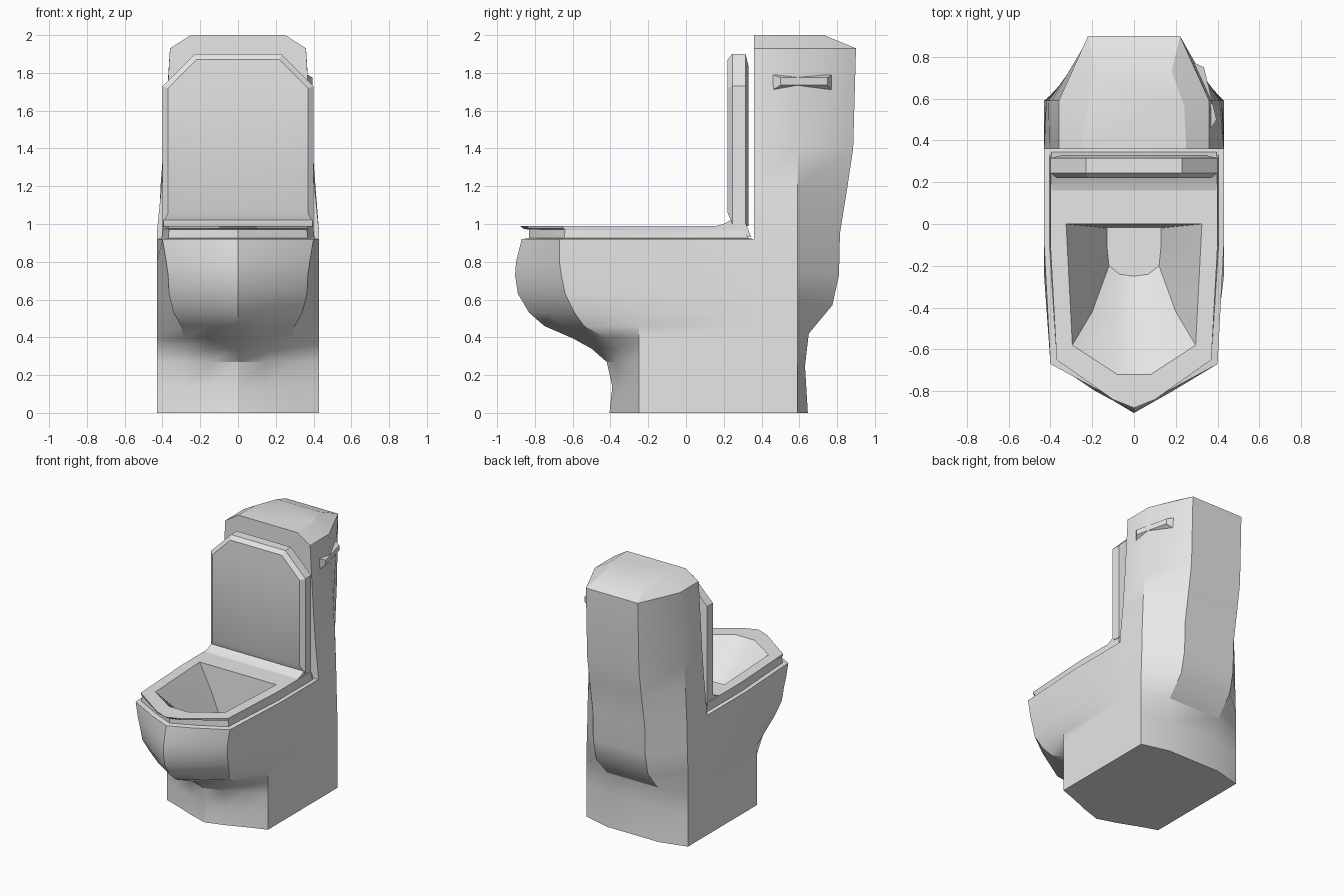
import bpy
import bmesh
import math

cube = bpy.data.objects.get("Cube")
if cube:
    bpy.data.objects.remove(cube, do_unlink=True)

ceramic = bpy.data.materials.new("ceramic_grey")
ceramic.use_nodes = True
grey = (0.8, 0.8, 0.8, 1)
ceramic.diffuse_color = grey
ceramic.node_tree.nodes["Principled BSDF"].inputs["Base Color"].default_value = grey


def loft(name, rings, angle=30):
    """Bridge closed rings of equal point count, cap both ends."""
    bm = bmesh.new()
    loops = [[bm.verts.new(p) for p in ring] for ring in rings]
    for low, high in zip(loops, loops[1:]):
        for i in range(len(low)):
            j = (i + 1) % len(low)
            bm.faces.new((low[i], low[j], high[j], high[i]))
    bm.faces.new(loops[0][::-1])
    bm.faces.new(loops[-1])
    bmesh.ops.recalc_face_normals(bm, faces=bm.faces[:])
    mesh = bpy.data.meshes.new(name)
    bm.to_mesh(mesh)
    bm.free()
    mesh.materials.append(ceramic)
    obj = bpy.data.objects.new(name, mesh)
    bpy.context.collection.objects.link(obj)
    bpy.ops.object.select_all(action='DESELECT')
    obj.select_set(True)
    bpy.context.view_layer.objects.active = obj
    bpy.ops.object.shade_smooth_by_angle(angle=math.radians(angle))
    return obj


def mirrored(half):
    """Close a half ring whose first point lies on the centre plane."""
    return half + [(-x, y, z) for x, y, z in reversed(half[1:])]


def bowl_ring(z, tip, mid, corner, side, rear):
    return mirrored([(0, tip, z)] + [(x, y, z) for x, y in (mid, corner, side, rear)])


# Pedestal and bowl outside: height, tip y, corner x, corner y
outside = [
    (0, -.405, .29, -.30),
    (.14, -.39, .29, -.30),
    (.27, -.42, .29, -.31),
    (.34, -.50, .29, -.34),
    (.395, -.60, .29, -.42),
    (.46, -.75, .30, -.54),
    (.53, -.83, .34, -.59),
    (.63, -.89, .365, -.64),
    (.73, -.905, .37, -.66),
    (.80, -.90, .38, -.67),
]
rings = []
for z, tip, cx, cy in outside:
    mid = (cx * .5, tip * .55 + cy * .45)
    rings.append(bowl_ring(z, tip, mid, (cx, cy), (.43, -.25), (.43, .36)))

# Shoulder, neck, overhanging seat, opening and inner basin
rings += [
    bowl_ring(.92, -.87, (.17, -.795), (.40, -.67), (.43, -.10), (.43, .36)),
    bowl_ring(.925, -.83, (.16, -.76), (.37, -.645), (.405, -.10), (.405, .33)),
    bowl_ring(.97, -.83, (.16, -.76), (.365, -.64), (.40, -.10), (.40, .31)),
    bowl_ring(.975, -.86, (.10, -.83), (.37, -.65), (.40, -.10), (.40, .31)),
    bowl_ring(.99, -.88, (.10, -.84), (.37, -.65), (.40, -.10), (.40, .31)),
    bowl_ring(.99, -.72, (.08, -.72), (.295, -.58), (.31, -.29), (.325, 0)),
    bowl_ring(.80, -.50, (.08, -.49), (.20, -.42), (.22, -.22), (.22, -.01)),
    bowl_ring(.60, -.25, (.07, -.24), (.12, -.20), (.13, -.10), (.13, -.02)),
]
loft("bowl_and_pedestal", rings)

# Rear trunk and tank: height, front half width, shoulder half width, back y
trunk = [
    (0, .43, .43, .645),
    (.25, .43, .43, .63),
    (.42, .43, .43, .65),
    (.57, .43, .43, .775),
    (.73, .43, .425, .81),
    (.95, .43, .42, .815),
    (1.2, .405, .41, .855),
    (1.4, .39, .395, .885),
    (1.93, .36, .36, .90),
]
rings = [mirrored([(0, .36, z), (w, .36, z), (s, .59, z), (.22, back, z)])
         for z, w, s, back in trunk]
rings.append(mirrored([(0, .36, 2), (.25, .36, 2), (.24, .57, 2), (.18, .73, 2)]))
loft("tank", rings)


# Raised lid with chamfered top corners and a bevelled border
def lid_ring(y, inset, bottom):
    w, top = .40 - inset, 1.9 - inset
    half = [(0, y, bottom), (w, y, bottom), (w, y, 1.73 - inset * .4),
            (.23 - inset * .4, y, top), (0, y, top)]
    return half + [(-x, y, z) for x, y, z in half[3:0:-1]]


loft("lid", [lid_ring(.22, .03, 1.06), lid_ring(.245, 0, 1.0),
             lid_ring(.315, 0, .99), lid_ring(.33, .06, .99)], 25)

# Sloped hinge fillet joining seat and lid
hinge = [(.14, .985), (.20, 1.0), (.245, 1.025), (.31, 1.02), (.345, .93), (.30, .93)]
loft("hinge_fillet", [[(x, y, z) for y, z in hinge] for x in (-.395, .395)])


# Flush lever on the tank side, tapering towards its outer face
def lever_ring(front, back, z0, z1):
    return [(*front, z0), (*back, z0), (*back, z1), (*front, z1)]


loft("flush_lever", [
    lever_ring((.33, .46), (.25, .77), 1.71, 1.79),
    lever_ring((.37, .46), (.292, .77), 1.71, 1.79),
    lever_ring((.395, .50), (.335, .75), 1.735, 1.775),
], 20)
